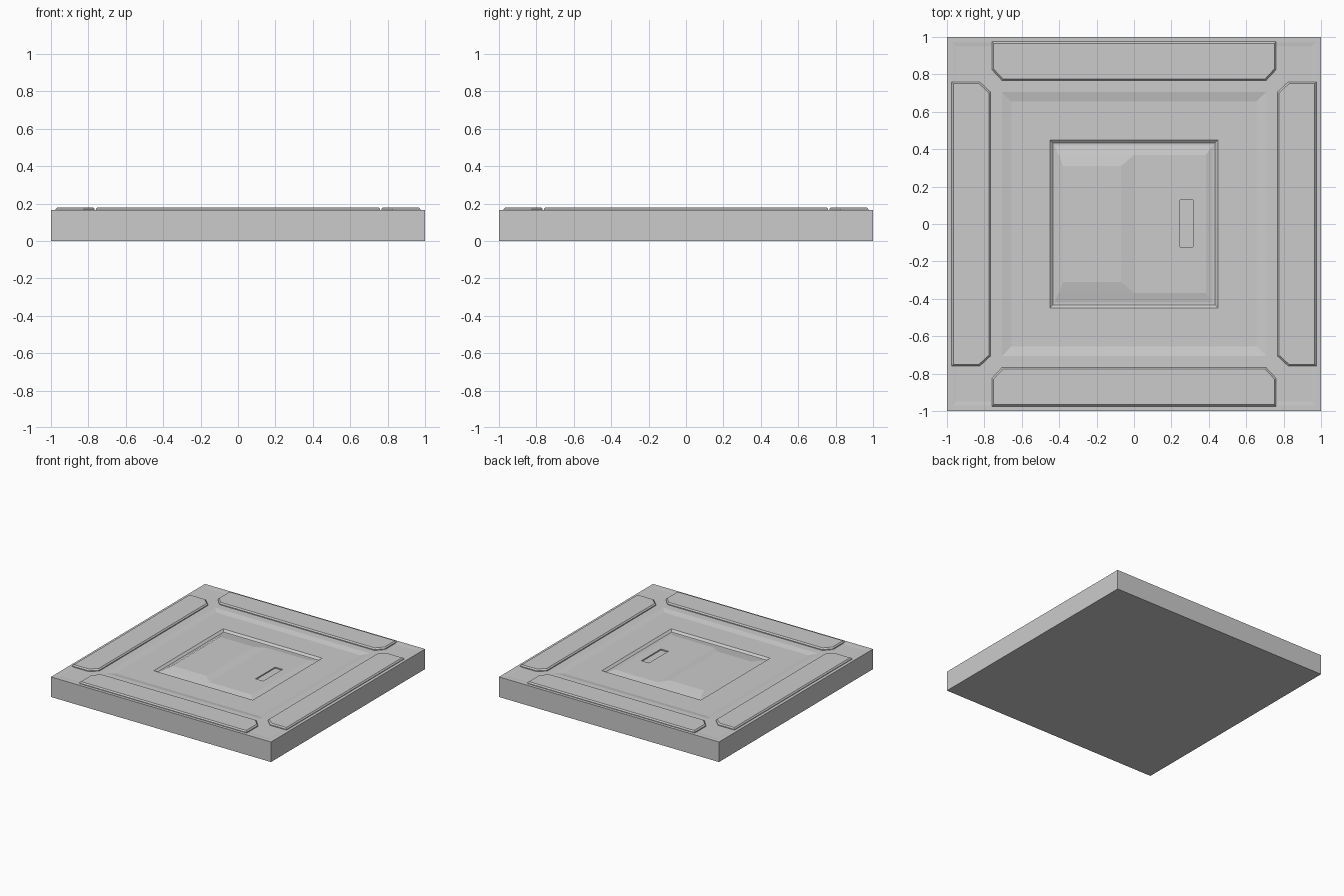
import bpy, bmesh
from math import pi
from mathutils import Matrix

if "Cube" in bpy.data.objects:
    bpy.data.objects.remove(bpy.data.objects["Cube"])


def loft(name, rings):
    """Closed solid skinned through matching point loops, bottom to top."""
    bm = bmesh.new()
    loops = [[bm.verts.new(p) for p in ring] for ring in rings]
    for a, b in zip(loops, loops[1:]):
        for i in range(len(a)):
            j = (i + 1) % len(a)
            bm.faces.new((a[i], a[j], b[j], b[i]))
    bm.faces.new(loops[0][::-1])
    bm.faces.new(loops[-1])
    bmesh.ops.recalc_face_normals(bm, faces=bm.faces)
    mesh = bpy.data.meshes.new(name)
    bm.to_mesh(mesh)
    bm.free()
    ob = bpy.data.objects.new(name, mesh)
    bpy.context.collection.objects.link(ob)
    return ob


def rect(x0, x1, y0, y1, z):
    return [(x0, y0, z), (x1, y0, z), (x1, y1, z), (x0, y1, z)]


def square(h, z):
    return rect(-h, h, -h, h, z)


# slab with stepped square recesses in the top
loft("slab", [square(h, z) for h, z in (
    (1, 0), (1, 0.165), (0.97, 0.165), (0.95, 0.163), (0.705, 0.163),
    (0.655, 0.153), (0.45, 0.153), (0.432, 0.138))])

# two-level raised centre plate
plate = loft("centre_plate", [
    rect(-0.425, 0.42, -0.42, 0.42, 0.13),
    rect(-0.425, 0.42, -0.42, 0.42, 0.138),
    rect(-0.405, 0.385, -0.37, 0.37, 0.148),
    rect(-0.40, 0.0, -0.369, 0.369, 0.148),
    rect(-0.38, -0.07, -0.31, 0.31, 0.159)])

# handle slot cut into the plate
cutter = loft("slot_cutter", [rect(0.247, 0.315, -0.123, 0.128, z) for z in (0.139, 0.2)])
cutter.hide_render = True
cutter.hide_viewport = True
cut = plate.modifiers.new("slot", 'BOOLEAN')
cut.operation = 'DIFFERENCE'
cut.solver = 'EXACT'
cut.object = cutter


# raised border panels with clipped inner corners, one per side
def outline(inset, z):
    e, c = 0.76 - inset, 0.705 - inset * 0.5
    y0, yc, y1 = 0.766 + inset, 0.825 + inset * 0.5, 0.975 - inset
    return [(-c, y0, z), (c, y0, z), (e, yc, z), (e, y1, z), (-e, y1, z), (-e, yc, z)]


for k, side in enumerate(("back", "left", "front", "right")):
    panel = loft(side + "_panel", [outline(0, 0.155), outline(0, 0.17), outline(0.009, 0.18)])
    panel.data.transform(Matrix.Rotation(k * pi / 2, 4, 'Z'))
